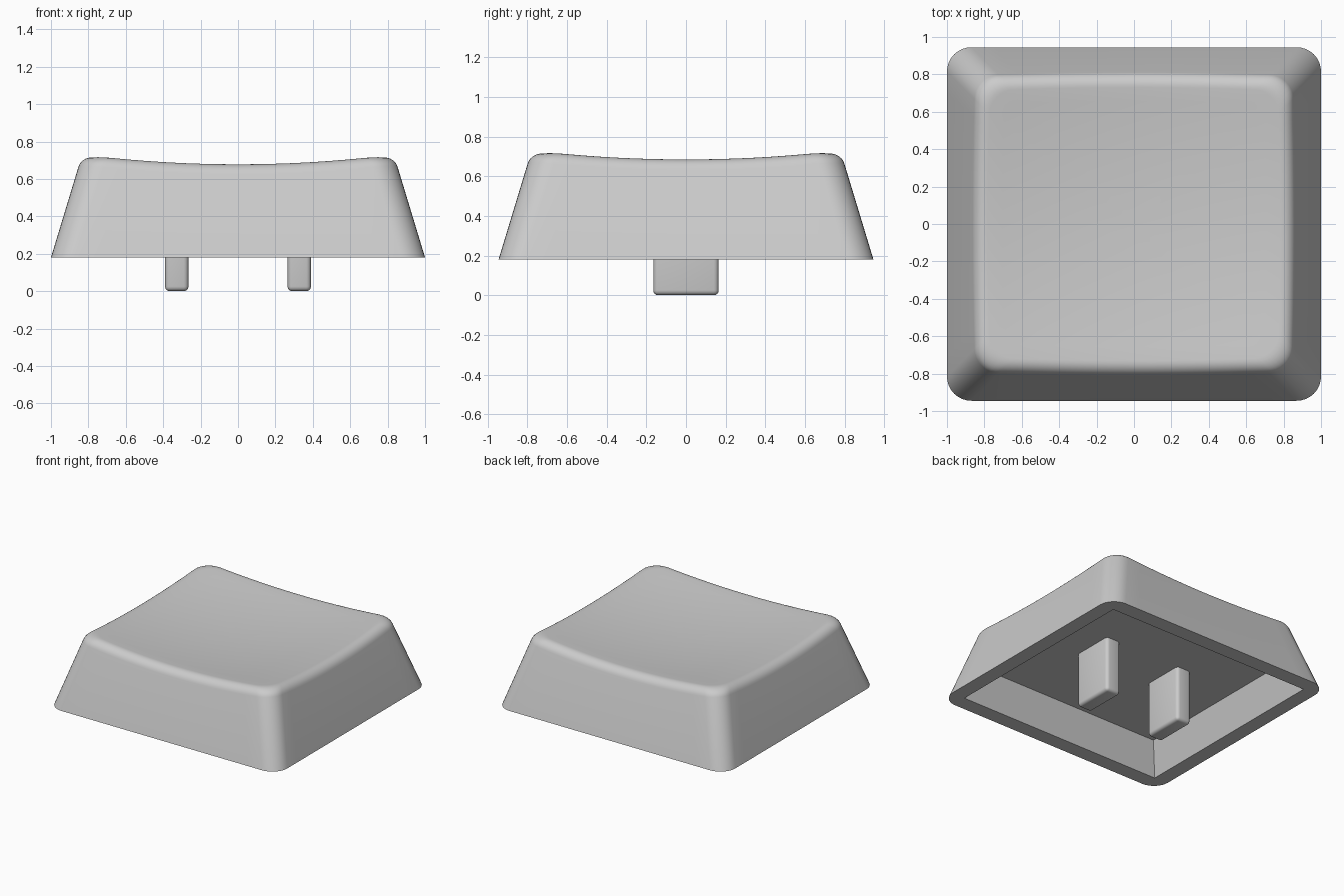
import bpy, bmesh, math

if "Cube" in bpy.data.objects:
    bpy.data.objects.remove(bpy.data.objects["Cube"])

HX, HY, R = 1.0, 0.945, 0.13        # base half sizes and corner radius
BASE_Z, TAPER = 0.18, 0.303         # skirt height and inward lean
CEIL_Z = 0.43                       # underside cavity ceiling
IN_X, IN_Y = 0.885, 0.825           # cavity opening half sizes
FILLET = 0.062                      # rim rounding length
SIDE, CORNER, ARC = 14, 8, 7        # segments

grey = bpy.data.materials.new("light_grey")
grey.diffuse_color = (0.6, 0.6, 0.6, 1)
grey.use_nodes = True
grey.node_tree.nodes["Principled BSDF"].inputs["Base Color"].default_value = grey.diffuse_color


def dish(x, y):
    """Height of the scooped top surface."""
    return 0.636 + 0.078 * (x * x + y * y)


def outline():
    """Rounded rectangle as (corner factor x, y, normal x, y)."""
    pts = []
    corners = [(1, 1), (-1, 1), (-1, -1), (1, -1)]
    for i, (cx, cy) in enumerate(corners):
        for j in range(CORNER + 1):
            a = math.pi / 2 * (i + j / CORNER)
            pts.append((cx, cy, math.cos(a), math.sin(a)))
        nx, ny = corners[(i + 1) % 4]
        a = math.pi / 2 * (i + 1)
        for j in range(1, SIDE):
            t = j / SIDE
            pts.append((cx + (nx - cx) * t, cy + (ny - cy) * t,
                        math.cos(a), math.sin(a)))
    return pts


def place(p, off):
    """Outline point moved inward by off."""
    return (p[0] * (HX - off - R) + R * p[2], p[1] * (HY - off - R) + R * p[3])


def column(p):
    """Points from the cavity ceiling around the rim to the dish, for one outline point."""
    drop = (CEIL_Z - BASE_Z) * 0.3
    col = [(p[0] * (IN_X - drop), p[1] * (IN_Y - drop), CEIL_Z),
           (p[0] * IN_X, p[1] * IN_Y, BASE_Z),
           (*place(p, 0), BASE_Z)]
    z = 0.7
    for _ in range(5):              # where the wall meets the dish
        z = dish(*place(p, (z - BASE_Z) * TAPER))
    o = (z - BASE_Z) * TAPER
    length = math.hypot(1, TAPER)
    dz = FILLET / length
    start = (o - dz * TAPER, z - dz)
    end = (o + FILLET, dish(*place(p, o + FILLET)))
    for k in range(ARC + 1):        # rounded rim
        t = k / ARC
        a, b, c = (1 - t) ** 2, 2 * t * (1 - t) * 0.8, t * t
        off, h = [(a * start[i] + b * (o, z)[i] + c * end[i]) / (a + b + c) for i in (0, 1)]
        col.append((*place(p, off), h))
    x, y, _ = col[-1]
    for s in (0.9, 0.75, 0.6, 0.45, 0.3, 0.15):   # scooped top
        col.append((x * s, y * s, dish(x * s, y * s)))
    return col


def finish(bm, name):
    bmesh.ops.recalc_face_normals(bm, faces=bm.faces)
    mesh = bpy.data.meshes.new(name)
    bm.to_mesh(mesh)
    bm.free()
    mesh.materials.append(grey)
    ob = bpy.data.objects.new(name, mesh)
    bpy.context.collection.objects.link(ob)
    bpy.ops.object.select_all(action='DESELECT')
    ob.select_set(True)
    bpy.context.view_layer.objects.active = ob
    bpy.ops.object.shade_smooth_by_angle(angle=math.radians(30))
    return ob


# Key cap shell
bm = bmesh.new()
cols = [[bm.verts.new(c) for c in column(p)] for p in outline()]
n = len(cols)
for i in range(n):
    a, b = cols[i], cols[(i + 1) % n]
    for k in range(len(a) - 1):
        bm.faces.new((a[k], b[k], b[k + 1], a[k + 1]))
centre = bm.verts.new((0, 0, dish(0, 0)))
for i in range(n):
    bm.faces.new((cols[i][-1], cols[(i + 1) % n][-1], centre))
bm.faces.new([c[0] for c in cols])
bmesh.ops.remove_doubles(bm, verts=bm.verts, dist=1e-5)
finish(bm, "cap_shell")

# Two mounting prongs
for side, name in ((-1, "left_prong"), (1, "right_prong")):
    bm = bmesh.new()
    bmesh.ops.create_cube(bm, size=1)
    for v in bm.verts:
        v.co = (side * 0.3275 + v.co.x * 0.125, v.co.y * 0.33, (v.co.z + 0.5) * 0.47)
    bmesh.ops.bevel(bm, geom=bm.edges[:], offset=0.025, segments=4,
                    profile=0.5, affect='EDGES')
    finish(bm, name)
